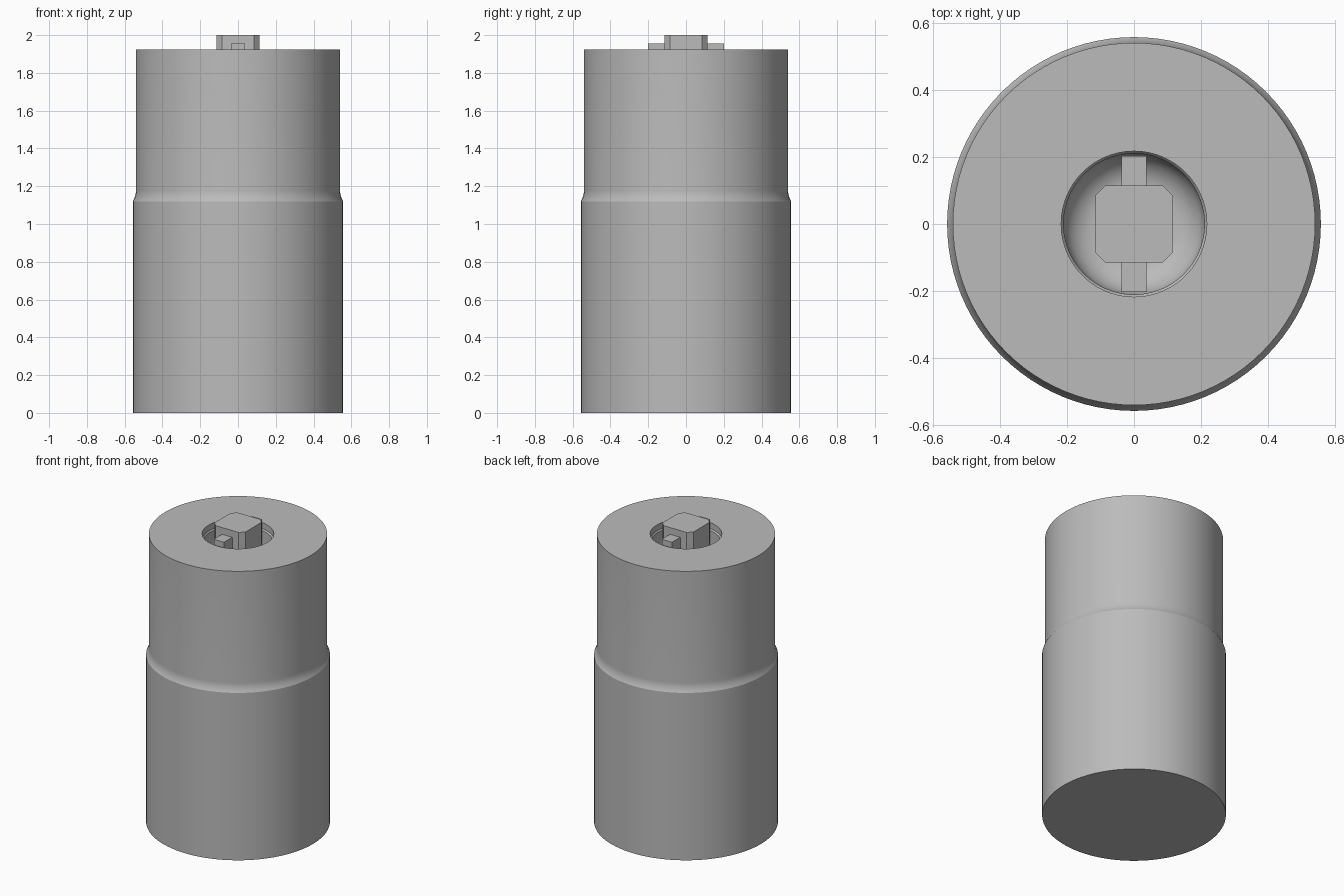
import bpy, bmesh, math

cube = bpy.data.objects.get("Cube")
if cube:
    bpy.data.objects.remove(cube)

grey = bpy.data.materials.new("plain grey")
grey.use_nodes = True
grey.diffuse_color = (0.5, 0.5, 0.5, 1)
grey.node_tree.nodes["Principled BSDF"].inputs["Base Color"].default_value = (0.5, 0.5, 0.5, 1)

FLOOR = 1.70
TOP = 1.925


def make_object(name, bm, smooth=False):
    bmesh.ops.recalc_face_normals(bm, faces=bm.faces)
    mesh = bpy.data.meshes.new(name)
    bm.to_mesh(mesh)
    bm.free()
    mesh.materials.append(grey)
    obj = bpy.data.objects.new(name, mesh)
    bpy.context.collection.objects.link(obj)
    if smooth:
        bpy.ops.object.select_all(action='DESELECT')
        obj.select_set(True)
        bpy.context.view_layer.objects.active = obj
        bpy.ops.object.shade_smooth_by_angle(angle=math.radians(25))
    return obj


def lathe(name, profile, steps=96):
    bm = bmesh.new()
    verts = [bm.verts.new((r, 0, z)) for r, z in profile]
    edges = [bm.edges.new(pair) for pair in zip(verts, verts[1:])]
    bmesh.ops.spin(bm, geom=verts + edges, cent=(0, 0, 0), axis=(0, 0, 1),
                   angle=math.tau, steps=steps)
    bmesh.ops.remove_doubles(bm, verts=bm.verts, dist=0.0001)
    return make_object(name, bm, smooth=True)


def block(name, x0, x1, y0, y1, z0, z1, chamfer=0):
    bm = bmesh.new()
    bmesh.ops.create_cube(bm, size=1)
    for v in bm.verts:
        v.co.x = x1 if v.co.x > 0 else x0
        v.co.y = y1 if v.co.y > 0 else y0
        v.co.z = z1 if v.co.z > 0 else z0
    if chamfer:
        upright = [e for e in bm.edges if abs(e.verts[0].co.z - e.verts[1].co.z) > 0.01]
        bmesh.ops.bevel(bm, geom=upright, offset=chamfer, segments=1, affect='EDGES')
    return make_object(name, bm)


# Stepped body with a cove at the shoulder and a dished socket in the top
cove_radius, cove_angle = 0.115, math.radians(31.6)
cove = []
for i in range(7):
    a = cove_angle * (1 - i / 6)
    cove.append((0.54 + cove_radius * (1 - math.cos(a)), 1.18 - cove_radius * math.sin(a)))
bowl = []
for i in range(11):
    a = math.pi / 2 * i / 10
    bowl.append((0.11 + 0.10 * math.cos(a), FLOOR + 0.10 * (1 - math.sin(a))))
lathe("body", [(0, 0), (0.557, 0)] + cove
      + [(0.54, TOP), (0.217, TOP), (0.217, TOP - 0.04), (0.21, TOP - 0.05)]
      + bowl + [(0, FLOOR)])

# Central post with clipped corners
block("post", -0.115, 0.115, -0.115, 0.115, FLOOR - 0.01, 2.0, chamfer=0.03)

# Keys on the front and back of the post
for name, side in (("front_key", -1), ("back_key", 1)):
    near, far = sorted((side * 0.11, side * 0.202))
    block(name, -0.038, 0.038, near, far, FLOOR - 0.01, 1.955)
